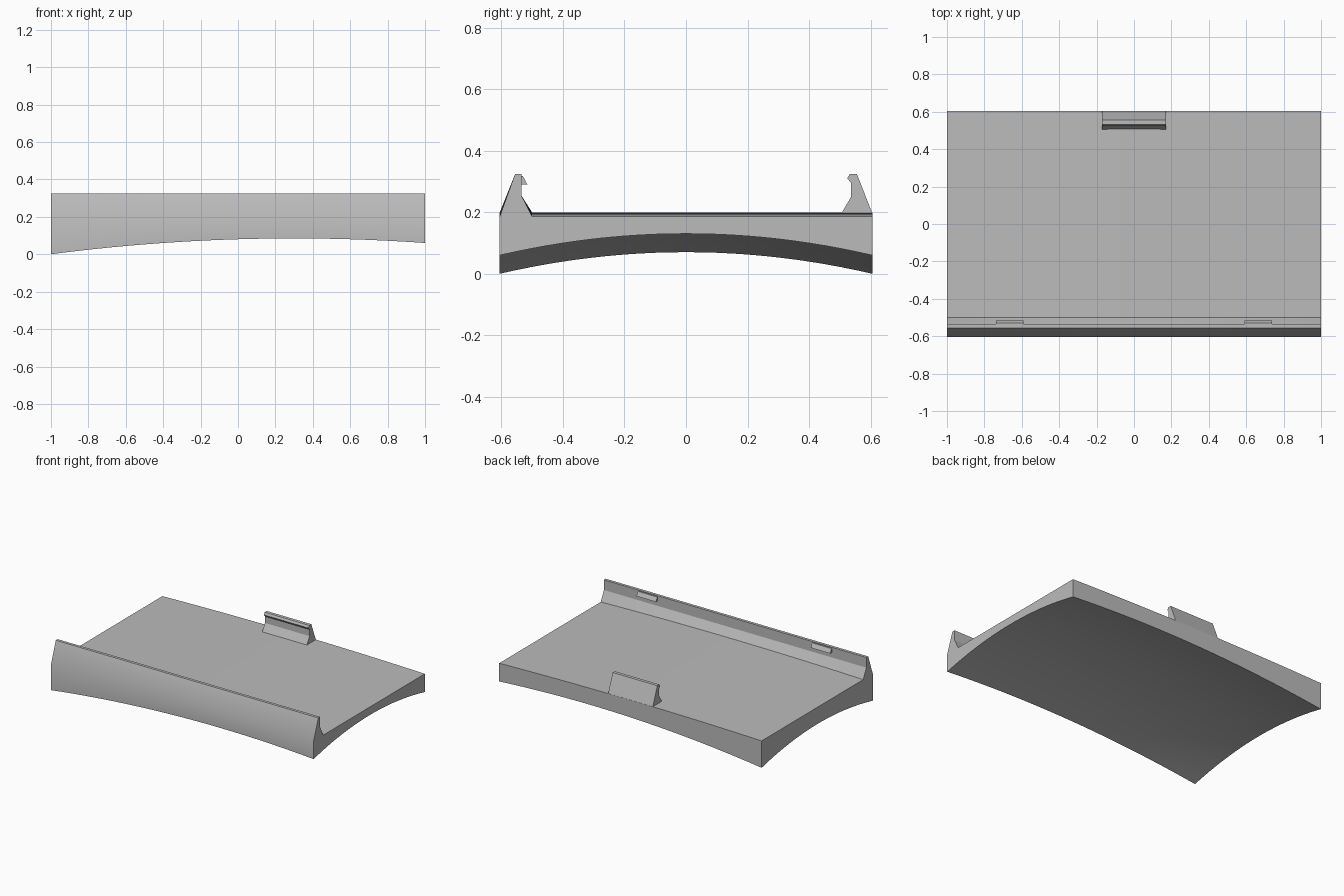
import bpy, bmesh, math

cube = bpy.data.objects.get("Cube")
if cube:
    bpy.data.objects.remove(cube, do_unlink=True)

HALF_X, HALF_Y = 1.0, 0.605

grey = bpy.data.materials.new("plain grey")
grey.use_nodes = True
COLOUR = (0.5, 0.5, 0.5, 1)
grey.diffuse_color = COLOUR
grey.node_tree.nodes["Principled BSDF"].inputs["Base Color"].default_value = COLOUR


def loft(name, stations, section, angle=25):
    """Skin a closed (y, z) section, which may vary with x, along the stations."""
    bm = bmesh.new()
    rings = [[bm.verts.new((x, y, z)) for y, z in section(x)] for x in stations]
    n = len(rings[0])
    for a, b in zip(rings, rings[1:]):
        for i in range(n):
            j = (i + 1) % n
            bm.faces.new((a[i], a[j], b[j], b[i]))
    bm.faces.new(rings[0])
    bm.faces.new(rings[-1])
    bmesh.ops.recalc_face_normals(bm, faces=bm.faces)
    mesh = bpy.data.meshes.new(name)
    bm.to_mesh(mesh)
    bm.free()
    mesh.materials.append(grey)
    obj = bpy.data.objects.new(name, mesh)
    bpy.context.collection.objects.link(obj)
    bpy.ops.object.select_all(action='DESELECT')
    obj.select_set(True)
    bpy.context.view_layer.objects.active = obj
    bpy.ops.object.shade_smooth_by_angle(angle=math.radians(angle))
    return obj


def floor_height(x):
    return 0.2 - 0.014 * x * x


def underside_height(x, y):
    arch = 0.085 - 0.05 * (x - 0.3) ** 2
    return arch + 0.07 * (1 - (y / HALF_Y) ** 2)


# Plate with doubly arched underside and a tapered lip along the front
def body_section(x, steps=24):
    top = floor_height(x)
    ys = [HALF_Y * (2 * i / steps - 1) for i in range(steps + 1)]
    underside = [(y, underside_height(x, y)) for y in ys]
    lip = [(-0.5, top), (-0.535, 0.255), (-0.535, 0.325), (-0.555, 0.325)]
    return underside + [(HALF_Y, top)] + lip + [(-HALF_Y, top)]


loft("plate_with_front_lip", [HALF_X * (i / 16 - 1) for i in range(33)], body_section)

# Snap clip at the middle of the back edge
clip = [(HALF_Y, 0.197), (0.555, 0.325), (0.532, 0.325), (0.524, 0.31),
        (0.536, 0.295), (0.536, 0.25), (0.505, 0.197)]
loft("back_clip", [-0.17, 0.17], lambda x: clip, 15)

# Two catches on the inner face of the lip
catch = [(-0.537, 0.318), (-0.53, 0.318), (-0.515, 0.29), (-0.537, 0.29)]
for side, label in ((-1, "right"), (1, "left")):
    loft(label + "_catch", [side * 0.59, side * 0.738], lambda x: catch, 15)
